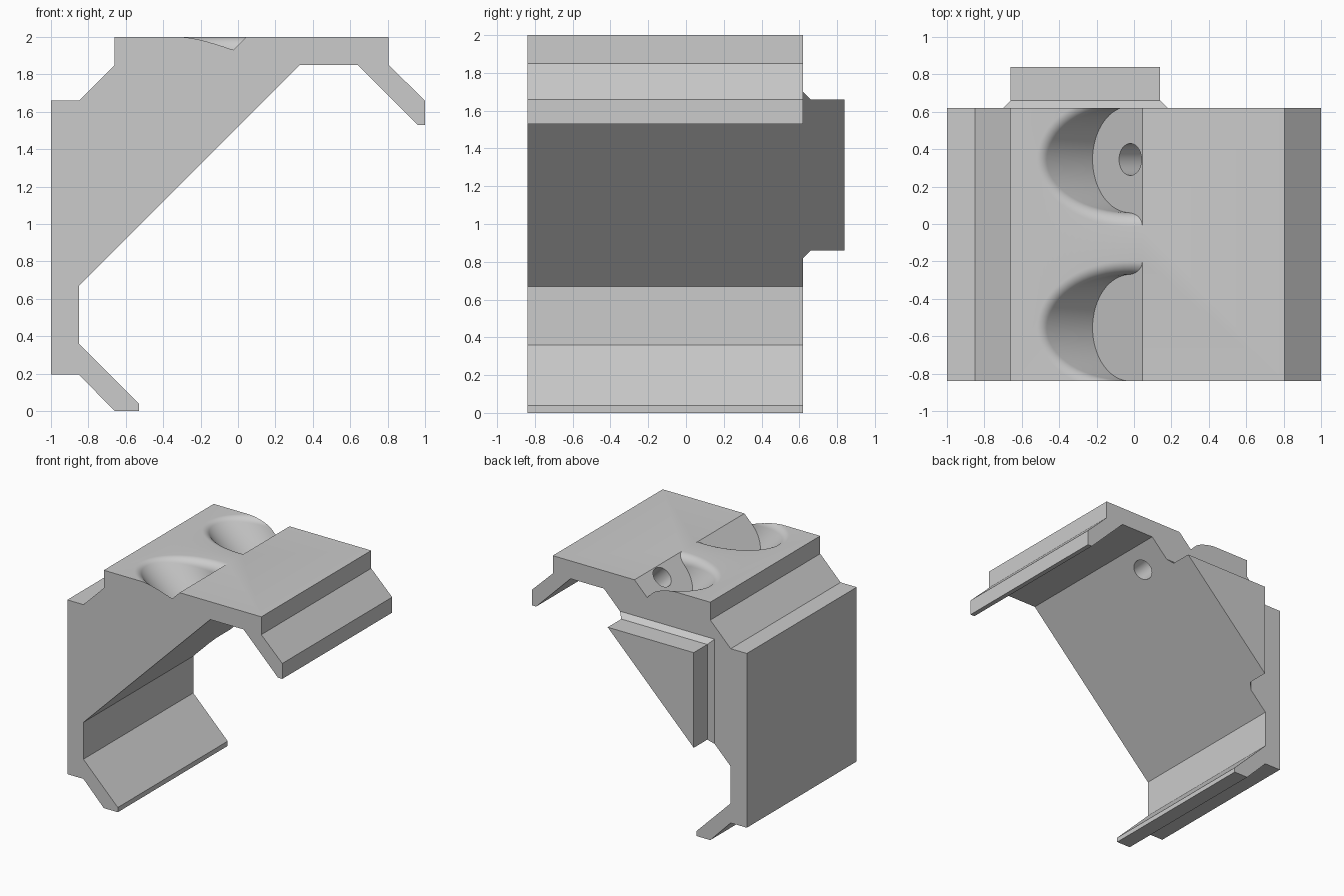
import bpy, bmesh, math
from mathutils import Vector, Matrix

cube = bpy.data.objects.get("Cube")
if cube:
    bpy.data.objects.remove(cube, do_unlink=True)

# Single grey material
grey = bpy.data.materials.new("light_grey")
grey.use_nodes = True
grey.diffuse_color = (0.6, 0.6, 0.6, 1)
grey.node_tree.nodes["Principled BSDF"].inputs["Base Color"].default_value = (0.6, 0.6, 0.6, 1)

# The bracket is symmetric about the plane x + z = 1
SWAP = Matrix(((0, 0, -1, 1), (0, 1, 0, 0), (-1, 0, 0, 1), (0, 0, 0, 1)))
TOP = 2.0
AXIS = Vector((-1, 0, 1)).normalized()
ACROSS = Vector((1, 0, 1)).normalized()
SIDE = Vector((0, 1, 0))
UP = Vector((0, 0, 1))
SEGMENTS = 64


def finish(name, bm):
    bmesh.ops.recalc_face_normals(bm, faces=bm.faces)
    mesh = bpy.data.meshes.new(name)
    bm.to_mesh(mesh)
    bm.free()
    mesh.materials.append(grey)
    obj = bpy.data.objects.new(name, mesh)
    bpy.context.collection.objects.link(obj)
    return obj


def loft(rings, smooth=False):
    """Skin a list of closed rings and cap both ends."""
    bm = bmesh.new()
    loops = [[bm.verts.new(p) for p in ring] for ring in rings]
    for a, b in zip(loops, loops[1:]):
        for i in range(len(a)):
            j = (i + 1) % len(a)
            bm.faces.new((a[i], a[j], b[j], b[i])).smooth = smooth
    bm.faces.new(loops[0])
    bm.faces.new(loops[-1])
    bmesh.ops.recalc_face_normals(bm, faces=bm.faces)
    return bm


def radials():
    for i in range(SEGMENTS):
        a = math.tau * i / SEGMENTS
        yield ACROSS * math.cos(a) + SIDE * math.sin(a)


def pocket(centre, radius=0.285, fillet=0.075, steps=8):
    """Slanted counterbore with a rolled edge where it meets the top face."""
    columns = []
    for n in radials():
        base = centre + n * (radius + fillet)
        ball = base + AXIS * ((TOP - fillet - base.z) / AXIS.z)
        arc = [ball + fillet * (-n).slerp(UP, k / steps) for k in range(steps + 1)]
        columns.append([centre + n * radius - AXIS * 0.8] + arc + [arc[-1] + UP * 0.1])
    bm = loft(list(zip(*columns)), smooth=True)
    cut = bmesh.ops.bisect_plane(bm, geom=bm.verts[:] + bm.edges[:] + bm.faces[:],
                                 plane_co=centre, plane_no=AXIS, clear_inner=True)
    rim = [e for e in cut["geom_cut"] if isinstance(e, bmesh.types.BMEdge)]
    bmesh.ops.edgeloop_fill(bm, edges=rim)
    return bm


def drill(centre, radius=0.085):
    return loft([[centre + n * radius + AXIS * t for n in radials()]
                 for t in (0.05, -0.6)], smooth=True)


def combine(target, tool, operation):
    mod = target.modifiers.new(tool.name, 'BOOLEAN')
    mod.operation, mod.solver, mod.object = operation, 'EXACT', tool
    bpy.context.view_layer.objects.active = target
    bpy.ops.object.modifier_apply(modifier=mod.name)
    bpy.data.objects.remove(tool, do_unlink=True)


# Bracket body: half profile, then its mirror image
half = [(0.33, 1.85), (0.64, 1.85), (0.96, 1.53), (1, 1.53), (1, 1.66),
        (0.805, 1.85), (0.805, 2), (-0.66, 2), (-0.66, 1.85)]
profile = half + [(1 - z, 1 - x) for x, z in reversed(half)]
body = finish("corner_bracket", loft([[(x, y, z) for x, z in profile]
                                      for y in (-0.84, 0.62)]))

# Triangular tongue on the back, flaring into the body
def triangle(y, grow):
    low, high = -0.66 - grow, 1.66 + grow
    return [(low, y, low + 1.52), (high - 1.52, y, high), (low, y, high)]

tongue = finish("back_tongue", loft([triangle(0.62, 0.04), triangle(0.66, 0),
                                     triangle(0.84, 0)]))
combine(body, tongue, 'UNION')

# Screw pockets on the top and the right wall; the front top one is blind
for matrix in (Matrix.Identity(4), SWAP):
    for y in (-0.555, 0.345):
        centre = Vector((-0.02, y, 1.935))
        cutters = [("pocket_cutter", pocket(centre))]
        if y > 0 or matrix is SWAP:
            cutters.append(("hole_cutter", drill(centre)))
        for name, bm in cutters:
            bm.transform(matrix)
            combine(body, finish(name, bm), 'DIFFERENCE')

# Keep hard edges crisp beside the smooth bores
body.data.set_sharp_from_angle(angle=math.radians(30))
